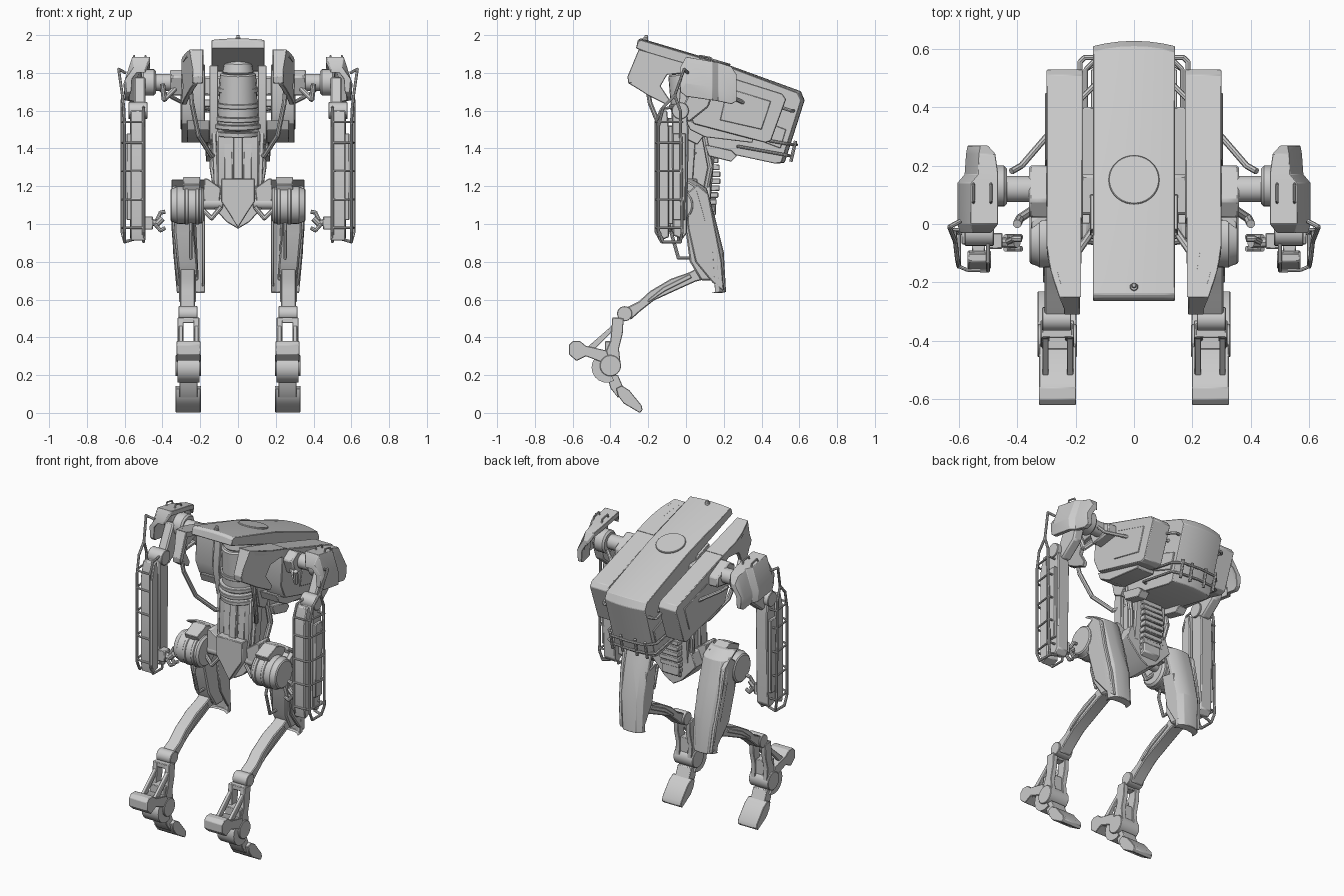
import bpy, bmesh, math
from mathutils import Vector, Matrix


def finish(name, bm, mirror=True, bevel=0.0):
    bmesh.ops.recalc_face_normals(bm, faces=bm.faces)
    me = bpy.data.meshes.new(name)
    bm.to_mesh(me)
    bm.free()
    ob = bpy.data.objects.new(name, me)
    bpy.context.collection.objects.link(ob)
    if bevel:
        m = ob.modifiers.new("bevel", 'BEVEL')
        m.width, m.segments, m.limit_method = bevel, 1, 'ANGLE'
    if mirror:
        ob.modifiers.new("mirror", 'MIRROR').use_mirror_merge = False
    return ob


def loft(name, loops, mirror=True, bevel=0.0):
    bm = bmesh.new()
    rows = [[bm.verts.new(p) for p in lp] for lp in loops]
    n = len(rows[0])
    for a, b in zip(rows, rows[1:]):
        for i in range(n):
            j = (i + 1) % n
            bm.faces.new((a[i], a[j], b[j], b[i]))
    bm.faces.new(rows[0])
    bm.faces.new(rows[-1][::-1])
    return finish(name, bm, mirror, bevel)


def prism(name, yz, x0, x1, bevel=0.003, mirror=True, warp=lambda y, z: 0):
    """Side profile extruded along x; warp pulls points inward."""
    return loft(name, [[(x - warp(y, z), y, z) for y, z in yz] for x in (x0, x1)], mirror, bevel)


def front(name, xz, y0, y1, bevel=0.004, mirror=False):
    """Front profile extruded along y."""
    return loft(name, [[(x, y, z) for x, z in xz] for y in (y0, y1)], mirror, bevel)


def box(name, lo, hi, bevel=0.004, mirror=True):
    return prism(name, [(lo[1], lo[2]), (hi[1], lo[2]), (hi[1], hi[2]), (lo[1], hi[2])], lo[0], hi[0], bevel, mirror)


def add_cyl(bm, p, q, r, r2=None, sides=20):
    p, q = Vector(p), Vector(q)
    d = q - p
    mat = Matrix.Translation((p + q) / 2) @ d.to_track_quat('Z', 'Y').to_matrix().to_4x4()
    bmesh.ops.create_cone(bm, cap_ends=True, segments=sides, radius1=r,
                          radius2=r if r2 is None else r2, depth=d.length, matrix=mat)


def cyl(name, p, q, r, r2=None, mirror=True, bevel=0.003, sides=24):
    bm = bmesh.new()
    add_cyl(bm, p, q, r, r2, sides)
    return finish(name, bm, mirror, bevel)


def tube(name, pts, r=0.007, mirror=True):
    bm = bmesh.new()
    for p, q in zip(pts, pts[1:]):
        add_cyl(bm, p, q, r, sides=8)
    for p in pts[1:-1]:
        bmesh.ops.create_icosphere(bm, subdivisions=1, radius=r * 1.05, matrix=Matrix.Translation(p))
    return finish(name, bm, mirror)


# --- central back shell, slightly crowned across its width
prof = [(-.255, 1.965), (-.24, 1.975), (.18, 1.85), (.59, 1.695), (.61, 1.655), (.505, 1.325),
        (.47, 1.32), (.12, 1.395), (.06, 1.55), (.08, 1.81), (-.265, 1.93)]
loops = []
for x in (-.14, -.1, -.05, 0, .05, .1, .14):
    k = .018 * (1 - (x / .14) ** 2)
    loops.append([(x, y + (k if y > .4 else 0), z + (k * .45 if i < 4 else 0)) for i, (y, z) in enumerate(prof)])
loft("centre_back_shell", loops, False, .003)
cyl("round_hatch", (0, .143, 1.84), (0, .1525, 1.872), .087, mirror=False, sides=40)
cyl("antenna_base", (0, -.215, 1.96), (0, -.215, 1.987), .014, mirror=False)
cyl("antenna_tip", (0, -.21, 1.98), (0, -.21, 2.0), .009, mirror=False)
prism("centre_seam_band", [(.1, 1.55), (.5, 1.40), (.53, 1.5), (.12, 1.66)], -.148, .148, .003, False)

# --- side shells: rear pod and a hollow hood in front of it
hood = lambda y, z: .06 * max(0, (-.07 - y) / .22) ** 1.6
prism("side_pod", [(.02, 1.845), (.51, 1.69), (.53, 1.66), (.45, 1.44), (.42, 1.43), (.04, 1.53), (0, 1.62)],
      .175, .3, .004)
prism("hood_side", [(-.25, 1.925), (-.19, 1.908), (-.13, 1.89), (-.07, 1.872), (.06, 1.835), (.06, 1.77), (0, 1.80),
                    (-.10, 1.79), (-.135, 1.73), (-.085, 1.655), (-.10, 1.63), (-.15, 1.655), (-.2, 1.68),
                    (-.25, 1.712), (-.305, 1.745), (-.31, 1.78)], .275, .3, .003, warp=hood)
prism("hood_top", [(-.25, 1.925), (-.07, 1.872), (.06, 1.835), (.05, 1.80), (-.07, 1.845), (-.25, 1.895)], .182, .24, 0)
prism("hood_top_outer", [(-.25, 1.925), (-.16, 1.899), (-.07, 1.872), (.06, 1.835), (.05, 1.80), (-.07, 1.845),
                         (-.16, 1.87), (-.25, 1.895)], .23, .298, 0, warp=hood)
prism("hood_front", [(-.25, 1.925), (-.31, 1.78), (-.305, 1.745), (-.285, 1.745), (-.225, 1.91)], .185, .24)
prism("pod_side_panel", [(.22, 1.72), (.45, 1.65), (.40, 1.5), (.18, 1.55)], .29, .304)
prism("pod_lower_plate", [(.0, 1.55), (.36, 1.455), (.35, 1.43), (.1, 1.46), (.02, 1.5)], .15, .27)
box("pod_bridge", (.12, .06, 1.62), (.2, .4, 1.66))
tube("hood_strut", [(.25, -.2, 1.70), (.245, -.19, 1.64), (.21, -.12, 1.47), (.14, -.02, 1.36), (.1, .05, 1.38)], .013)
for i, dz in enumerate((0, -.06)):
    tube(f"rear_rail_{i}", [(0, .585 + dz * .35, 1.42 + dz), (.12, .575 + dz * .35, 1.42 + dz),
                            (.165, .53, 1.425 + dz), (.165, .28, 1.47 + dz), (.12, .27, 1.47 + dz)], .008)
for x in (.05, .12):
    tube("rear_rail_post", [(x, .58, 1.44), (x, .555, 1.33)], .009)
tube("upper_rear_rail", [(.13, .57, 1.60), (.17, .57, 1.60), (.185, .555, 1.6), (.185, .44, 1.64)], .009)
for y in (.42, .3):
    tube("pod_link", [(.13, y + .06, 1.6), (.19, y, 1.62)], .01)

# --- chest and waist
cyl("chest_column", (0, .04, 1.5), (0, .0, 1.80), .11, .095, False, .008)
cyl("chest_dome", (0, .0, 1.79), (0, -.005, 1.865), .085, .07, False, .015)
for i, (z, r) in enumerate(((1.47, .12), (1.51, .128), (1.55, .125), (1.62, .118), (1.70, .11))):
    cyl(f"chest_ring_{i}", (0, .03, z), (0, .027, z + .025), r, None, False)
box("chest_shoulder_beam", (.06, .03, 1.68), (.2, .17, 1.78), .01)
prism("chest_side_plate", [(-.02, 1.84), (.1, 1.8), (.12, 1.5), (.06, 1.42), (-.0, 1.45), (-.04, 1.62)], .105, .15)
prism("waist_core", [(-.03, 1.5), (.14, 1.5), (.15, 1.35), (.13, 1.12), (-.02, 1.15), (-.04, 1.25)],
      -.11, .11, .008, False)
for x, w in ((0, .024), (.054, .022), (.098, .016), (.128, .012)):
    y = -.065 + x * .3
    prism("waist_slat", [(y, 1.18), (y + .06, 1.18), (y + .08, 1.49), (y + .02, 1.49)], x - w, x + w, .004, x > 0,
          warp=lambda y, z: x * .4 * max(0, 1.42 - z))
for i in range(10):
    t = i / 9
    y, z = .14 + .03 * math.sin(t * math.pi), 1.41 - .33 * t
    box(f"spine_rib_{i}", (-.075 + .01 * t, y - .05, z - .015), (.075 - .01 * t, y + .012, z + .015), .004, False)
tube("waist_piston", [(.13, .1, 1.46), (.135, .13, 1.3), (.11, .1, 1.15)], .016)
prism("rear_hinge", [(.1, 1.42), (.24, 1.39), (.27, 1.36), (.24, 1.33), (.12, 1.36)], .11, .17)

# --- pelvis
front("pelvis_front", [(-.09, 1.24), (.09, 1.24), (.09, 1.12), (.05, 1.06), (0, .98), (-.05, 1.06), (-.09, 1.12)],
      -.09, .0)
front("pelvis_body", [(-.13, 1.2), (.13, 1.2), (.16, 1.12), (.06, 1.01), (0, .975), (-.06, 1.01), (-.16, 1.12)],
      -.04, .13)
front("pelvis_wing", [(.09, 1.19), (.16, 1.24), (.18, 1.24), (.18, 1.1), (.1, 1.1)], -.05, .06, .004, True)
prism("pelvis_tail", [(.1, 1.18), (.16, 1.15), (.16, 1.05), (.11, 1.02)], -.06, .06, .006, False)
tube("pelvis_link", [(.09, -.05, 1.09), (.14, -.06, 1.03), (.2, -.05, 1.09)], .012)
cyl("hip_axle", (.08, -.02, 1.11), (.2, -.02, 1.11), .032)

# --- hips and thighs
taper = lambda y, z: max(0, .95 - z) * .09
cyl("hip_drum", (.18, -.05, 1.10), (.335, -.05, 1.10), .096, .1, bevel=.012, sides=32)
cyl("hip_cap", (.32, -.05, 1.10), (.358, -.05, 1.10), .098, .085, bevel=.006, sides=32)
for x in (.205, .262):
    cyl("hip_band", (x, -.05, 1.1), (x + .02, -.05, 1.1), .103, sides=32)
prism("hip_bracket", [(-.12, 1.21), (-.03, 1.25), (.06, 1.22), (.05, 1.16), (-.1, 1.17)], .2, .29)
prism("thigh_limb", [(-.06, 1.12), (.05, 1.19), (.12, 1.1), (.17, .85), (.15, .70), (.08, .7), (.02, .80), (-.0, .95)],
      .23, .335, .008, warp=taper)
prism("thigh_side_plate", [(.0, 1.16), (.06, 1.21), (.12, 1.16), (.155, .98), (.19, .8), (.2, .645), (.14, .69),
                           (.05, .8), (.01, .98)], .325, .352, .006, warp=taper)
back = [(.04, 1.235), (.11, 1.19), (.15, 1.05), (.2, .85), (.212, .64), (.19, .635)]
loft("thigh_back_shell", [[(x - taper(y, z) * s, y - d, z) for y, z in back] +
                          [(x - taper(y, z) * s, y - d - .025, z) for y, z in back[::-1]]
     for x, d, s in ((.175, .03, 0), (.21, .006, .2), (.265, 0, .5), (.315, .006, .8), (.352, .035, 1))], True, .003)
prism("thigh_inner_fin", [(.04, 1.02), (.14, 1.0), (.17, .8), (.18, .65), (.14, .7), (.08, .8)], .175, .19)
tube("thigh_front_rail", [(.25, -.06, 1.02), (.25, -.08, .96), (.25, -.04, .82), (.25, .04, .82)], .009)

# --- shins and feet
cyl("knee_joint", (.22, .095, .75), (.305, .095, .75), .042)
prism("shin", [(.10, .79), (.02, .745), (-.08, .71), (-.19, .645), (-.25, .59), (-.31, .56), (-.34, .53), (-.34, .5),
               (-.29, .495), (-.24, .54), (-.17, .595), (-.05, .65), (.05, .695), (.11, .71)], .228, .306, .005)
prism("shin_side_groove", [(.02, .735), (-.12, .665), (-.2, .6), (-.2, .585), (-.11, .645), (.03, .715)],
      .222, .312)
cyl("ankle_joint", (.215, -.325, .525), (.315, -.325, .525), .04)
for x in (.205, .289):
    prism("hock_side", [(-.39, .505), (-.33, .50), (-.335, .42), (-.355, .34), (-.345, .25), (-.43, .25),
                        (-.43, .31), (-.40, .38)], x, x + .031)
    prism("hock_strut", [(-.36, .49), (-.35, .47), (-.48, .34), (-.52, .35)], x + .003, x + .025)
box("hock_crossbar", (.21, -.39, .475), (.315, -.34, .505))
box("hock_lower_block", (.21, -.43, .27), (.315, -.36, .38))
prism("heel_spur", [(-.62, .36), (-.60, .38), (-.56, .38), (-.53, .355), (-.42, .33), (-.40, .27), (-.45, .27),
                    (-.53, .3), (-.58, .275), (-.62, .31)], .198, .325)
cyl("foot_joint", (.195, -.4, .25), (.33, -.4, .25), .056, sides=32)
ring = [(-.42 + .08 * math.cos(a), .24 + .08 * math.sin(a)) for a in [math.radians(100 + 20 * i) for i in range(11)]]
inner = [(-.42 + .035 * math.cos(a), .24 + .035 * math.sin(a)) for a in [math.radians(300 - 20 * i) for i in range(11)]]
prism("foot_clamp", ring + inner, .205, .32, 0)
prism("toe_link", [(-.42, .2), (-.36, .2), (-.33, .13), (-.36, .08), (-.40, .13)], .215, .31)
prism("toe", [(-.37, .13), (-.34, .145), (-.3, .12), (-.235, .04), (-.23, .015), (-.245, 0), (-.33, .05), (-.36, .09)],
      .197, .33)

# --- shoulders with hollow armour pads
cyl("shoulder_axle", (.2, .12, 1.75), (.5, .12, 1.75), .045)
cyl("shoulder_drum", (.435, .13, 1.75), (.51, .13, 1.75), .07, bevel=.01)
prism("shoulder_bracket", [(.02, 1.78), (.08, 1.82), (.2, 1.76), (.2, 1.70), (.06, 1.68)], .28, .36, .008)
tube("shoulder_strut", [(.29, .31, 1.64), (.385, .2, 1.69), (.42, .18, 1.72)], .011)
tube("shoulder_front_link", [(.33, .06, 1.72), (.39, .02, 1.66), (.4, .0, 1.74)], .015)
loft("shoulder_pad", [[(xi, y, t - .03), (xi, y, t), (xo - .045, y, t), (xo, y, b + .07), (xo - .005, y, b),
                       (xo - .03, y, b), (xo - .035, y, b + .07), (xo - .06, y, t - .03)]
     for y, t, b, xi, xo in ((-.03, 1.83, 1.7, .49, .595), (.0, 1.885, 1.675, .465, .605), (.14, 1.86, 1.655, .465, .605),
                             (.17, 1.855, 1.65, .465, .58), (.24, 1.835, 1.635, .475, .575),
                             (.268, 1.79, 1.65, .5, .57))], True, .002)
for x in (.49, .55):
    tube("pad_handle", [(x, .07, 1.86), (x, .08, 1.89), (x, .13, 1.88), (x, .14, 1.85)], .005)

# --- arms: two long slabs front and back, ladder rail outside
prism("upper_arm", [(.06, 1.78), (.16, 1.74), (.12, 1.62), (.02, 1.54), (-.05, 1.56), (-.0, 1.66)], .49, .55, .008)
cyl("elbow", (.48, -.03, 1.6), (.58, -.03, 1.6), .045)
prism("forearm_front", [(-.155, 1.5), (-.13, 1.6), (-.1, 1.6), (-.09, 1.5), (-.09, .93), (-.145, .91), (-.155, .97)],
      .49, .57, .005)
prism("forearm_rear", [(-.075, 1.58), (-.05, 1.63), (.0, 1.62), (.015, 1.5), (.005, .95), (-.02, .92), (-.07, .94)],
      .492, .572, .006)
prism("forearm_core", [(-.1, 1.52), (-.05, 1.52), (-.05, 1.0), (-.1, 1.0)], .51, .555)
prism("forearm_cover", [(-.07, 1.48), (.0, 1.48), (-.005, 1.02), (-.07, 1.02)], .565, .59, .004)
tube("outer_arm_rail", [(.595, .01, 1.8), (.632, -.01, 1.82), (.612, -.06, 1.68), (.615, -.03, 1.6), (.615, -.02, .96),
                        (.6, -.03, .905), (.55, -.03, .92)], .008)
tube("front_arm_rail", [(.612, -.06, 1.68), (.605, -.12, 1.62), (.6, -.145, 1.52), (.6, -.145, .96), (.6, -.12, .905),
                        (.6, -.03, .905)], .008)
tube("inner_arm_rail", [(.5, -.05, 1.62), (.5, -.13, 1.61), (.5, -.16, 1.54), (.5, -.16, .96), (.5, -.13, .905),
                        (.5, -.04, .905), (.5, -.04, .94)], .007)
for z in (.98, 1.13, 1.28, 1.43, 1.54):
    tube("arm_rail_rung", [(.5, -.16, z), (.57, -.158, z), (.6, -.145, z), (.615, -.02, z), (.57, -.02, z)], .006)

# --- hands
box("wrist", (.45, -.085, .97), (.5, -.03, 1.04))
tube("palm_link", [(.48, -.06, 1.02), (.43, -.065, 1.0), (.40, -.065, 1.03)], .017)
for y in (-.085, -.045):
    tube("finger", [(.44, y, 1.0), (.41, y, .965), (.385, y, .98)], .01)
tube("thumb", [(.43, -.06, 1.02), (.41, -.05, 1.06), (.385, -.05, 1.065)], .011)

# --- smooth rounded parts, keep hard edges
bpy.ops.object.select_all(action='SELECT')
bpy.context.view_layer.objects.active = bpy.data.objects["toe"]
bpy.ops.object.shade_smooth_by_angle(angle=math.radians(30))
